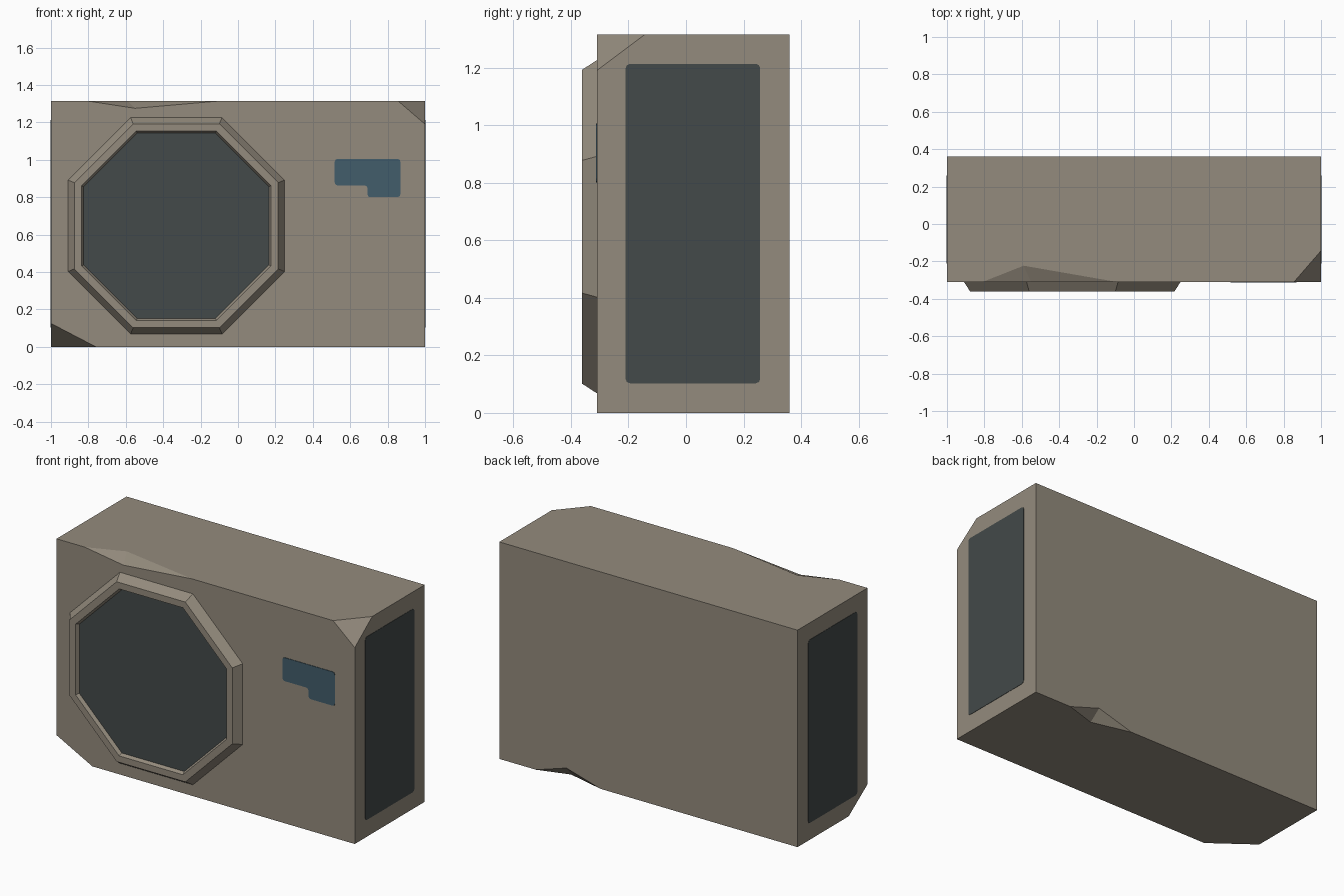
import bpy, bmesh, math
from mathutils import Vector

if "Cube" in bpy.data.objects:
    bpy.data.objects.remove(bpy.data.objects["Cube"])


def material(name, rgb):
    m = bpy.data.materials.new(name)
    m.diffuse_color = (*rgb, 1)
    m.use_nodes = True
    m.node_tree.nodes["Principled BSDF"].inputs["Base Color"].default_value = m.diffuse_color
    return m


STONE = material("warm grey", (0.295, 0.258, 0.205))
DARK = material("dark slate", (0.057, 0.068, 0.067))
BLUE = material("dull blue", (0.054, 0.109, 0.148))
F, B, T = -0.31, 0.36, 1.315      # front, back, top of the body


def make(name, verts, faces, mat):
    bm = bmesh.new()
    vs = [bm.verts.new(v) for v in verts]
    for f in faces:
        bm.faces.new([vs[i] for i in f])
    bmesh.ops.recalc_face_normals(bm, faces=bm.faces[:])
    me = bpy.data.meshes.new(name)
    bm.to_mesh(me)
    bm.free()
    me.materials.append(mat)
    ob = bpy.data.objects.new(name, me)
    bpy.context.collection.objects.link(ob)
    return ob


# Body: a box with two clipped corners and two chipped edges
pts = {
    'a': (-.76, F, 0), 'b': (1, F, 0), 'c': (1, F, 1.19), 'd': (.855, F, T),
    'e': (-.09, F, T), 'f': (-.55, F, 1.275), 'g': (-.81, F, T),
    'h': (-1, F, T), 'i': (-1, F, .125), 'j': (1, -.143, T),
    'k': (-1, -.13, 0), 'l': (-.59, -.223, T), 'm': (-1, B, 0),
    'n': (.32, B, 0), 'o': (.55, B, .065), 'p': (.755, B, 0),
    'q': (1, B, 0), 'r': (1, B, T), 's': (-1, B, T), 't': (.56, .30, 0),
}
keys = list(pts)
loops = ["abcdefghi", "hgledjrs", "bqrjc", "kihsm", "mnopqrs", "abqptnmk",
         "aik", "cdj", "gfl", "fel", "not", "opt"]
make("body", pts.values(), [[keys.index(ch) for ch in s] for s in loops], STONE)


# Octagonal frame, with a slanted outer rim and a recessed dark centre
def octagon(r, y):
    s = r * math.sqrt(2) / (1 + math.sqrt(2)) * 1.0
    h = r * math.tan(math.pi / 8) * 1.02
    flat = [(h, r), (r, h), (r, -h), (h, -r), (-h, -r), (-r, -h), (-r, h), (-h, r)]
    return [(-0.33 + x, y, 0.647 + z) for x, z in flat]


profile = [(.58, F + .002), (.545, -.362), (.506, -.362), (.495, -.342)]
ring = [v for r, y in profile for v in octagon(r, y)]
quads = [(k * 8 + i, k * 8 + (i + 1) % 8, k * 8 + 8 + (i + 1) % 8, k * 8 + 8 + i)
         for k in range(3) for i in range(8)]
frame = make("octagon_frame", ring, quads, STONE)
# outward normals: the first rim faces away from the frame centre
p0 = frame.data.polygons[0]
if p0.normal.dot(p0.center - Vector((-0.33, F, 0.647))) < 0:
    frame.data.flip_normals()

disc = make("fan_opening", octagon(.495, -.342), [range(8)], DARK)
if disc.data.polygons[0].normal.y > 0:
    disc.data.flip_normals()


# Thin inlaid plates with softened corners
def soften(poly, r):
    out = []
    for i, p in enumerate(poly):
        p, a, b = Vector(p), Vector(poly[i - 1]), Vector(poly[(i + 1) % len(poly)])
        u, v = (a - p).normalized() * r, (b - p).normalized() * r
        out += [p + u, p + (u + v) * 0.29, p + v]
    return out


def plate(name, poly, r, place, mat, depths):
    outline = soften(poly, r)
    n = len(outline)
    verts = [place(p.x, p.y, d) for d in depths for p in outline]
    faces = [range(n), range(n, 2 * n)]
    faces += [(i, (i + 1) % n, n + (i + 1) % n, n + i) for i in range(n)]
    make(name, verts, faces, mat)


vent = [(-.21, .103), (.258, .103), (.258, 1.213), (-.21, 1.213)]
for side, name in ((1, "right_vent"), (-1, "left_vent")):
    plate(name, vent, .015, lambda u, v, d: (side * d, u, v), DARK, (.998, 1.002))

badge = [(.517, .863), (.692, .863), (.692, .80), (.868, .80), (.868, 1.005), (.517, 1.005)]
plate("front_marking", badge, .015, lambda u, v, d: (u, d, v), BLUE, (F + .002, F - .003))
